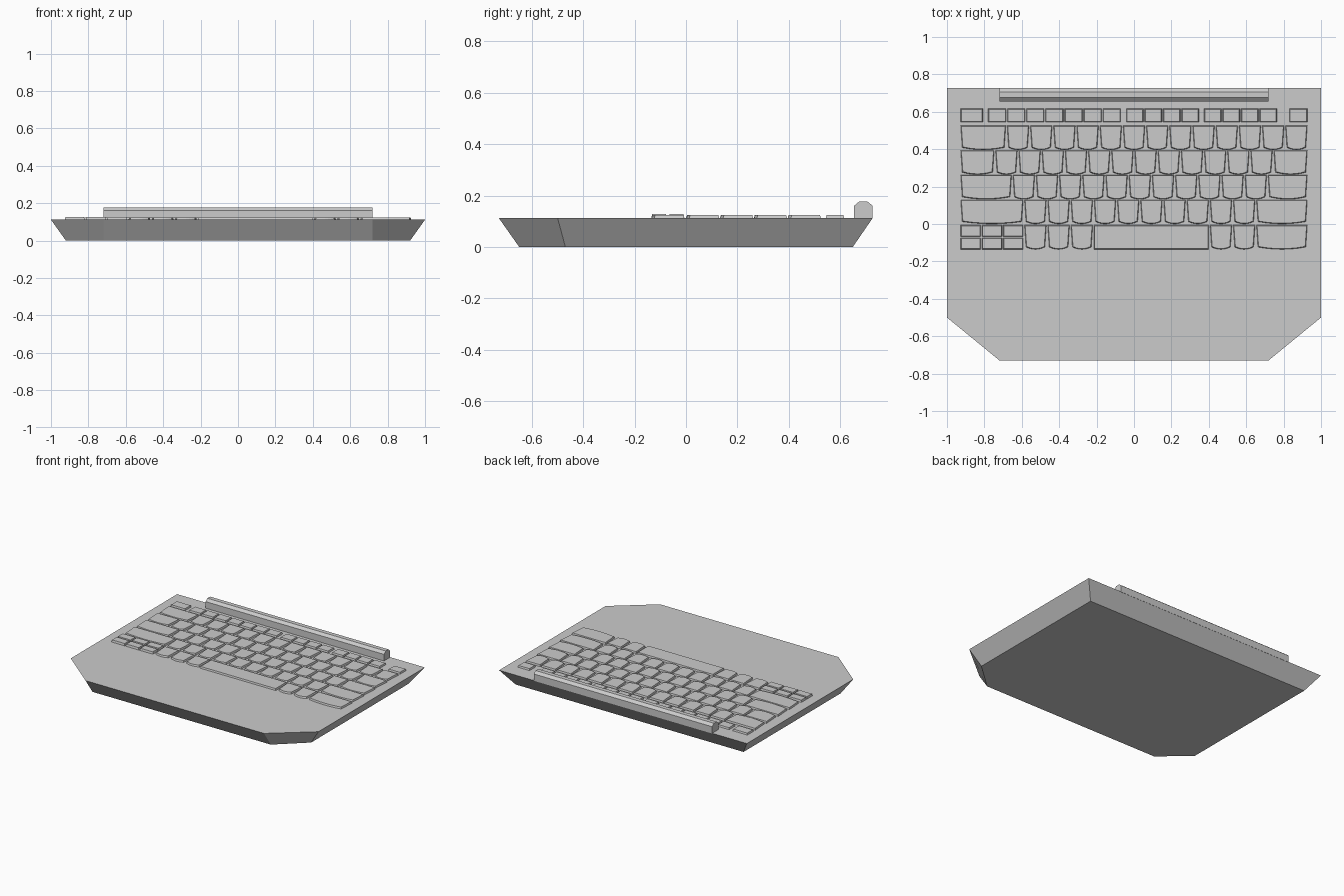
import bpy
import bmesh

cube = bpy.data.objects.get("Cube")
if cube:
    bpy.data.objects.remove(cube, do_unlink=True)

grey = bpy.data.materials.new("plain_grey")
grey.use_nodes = True
colour = (0.6, 0.6, 0.6, 1)
grey.diffuse_color = colour
grey.node_tree.nodes["Principled BSDF"].inputs["Base Color"].default_value = colour

DECK = 0.112
UNIT = 0.124
LEFT = -0.93
GAP = 0.003


def loft(bm, lower, upper):
    """Closed solid between two matching loops of points."""
    a = [bm.verts.new(p) for p in lower]
    b = [bm.verts.new(p) for p in upper]
    bm.faces.new(a[::-1])
    bm.faces.new(b)
    for i in range(len(a)):
        j = (i + 1) % len(a)
        bm.faces.new((a[i], a[j], b[j], b[i]))


def finish(bm, name):
    bmesh.ops.recalc_face_normals(bm, faces=bm.faces)
    mesh = bpy.data.meshes.new(name)
    bm.to_mesh(mesh)
    bm.free()
    mesh.materials.append(grey)
    obj = bpy.data.objects.new(name, mesh)
    bpy.context.collection.objects.link(obj)
    return obj


# Tray with cut front corners and walls sloping inward to the bottom
def tray_outline(x, back, front, corner_x, corner_y, z):
    half = [(corner_x, front, z), (x, corner_y, z), (x, back, z)]
    return half + [(-px, y, z) for px, y, z in reversed(half)]


bm = bmesh.new()
loft(bm, tray_outline(0.92, 0.65, -0.65, 0.72, -0.47, 0),
     tray_outline(1.0, 0.727, -0.729, 0.72, -0.5, DECK))
finish(bm, "tray")

# Hinge bar along the back
profile = [(0.655, DECK - 0.002), (0.655, 0.16), (0.675, 0.177),
           (0.706, 0.177), (0.727, 0.16), (0.727, DECK - 0.002)]
bm = bmesh.new()
loft(bm, [(-0.72, y, z) for y, z in profile], [(0.72, y, z) for y, z in profile])
finish(bm, "hinge_bar")


# Keycaps: low slabs with a sloped rim, some with a bowed, tapered front edge
def key(bm, x0, x1, y0, y1, top=0.124, bowed=False):
    def loop(inset, z):
        a, b, c, d = x0 + GAP + inset, x1 - GAP - inset, y0 + inset, y1 - inset
        if not bowed:
            return [(a, c, z), (b, c, z), (b, d, z), (a, d, z)]
        taper, bow = 0.008, 0.012
        front = []
        for i in range(7):
            t = i / 6
            px = a + taper + (b - a - 2 * taper) * t
            front.append((px, c + bow * (2 * t - 1) ** 2, z))
        return front + [(b, d, z), (a, d, z)]
    loft(bm, loop(0, DECK - 0.002), loop(0.004, top))


rows = [
    ("number_keys", 0.396, [2] + [1] * 13),
    ("upper_letter_keys", 0.264, [1.5] + [1] * 12 + [1.5]),
    ("middle_letter_keys", 0.132, [2.25] + [1] * 11 + [1.75]),
    ("lower_letter_keys", 0.0, [2.75] + [1] * 10 + [2.25]),
    ("space_row_keys", -0.136, [None, 1, 1, 1, 5, 1, 1, 2.25]),
]
for name, y, widths in rows:
    bm = bmesh.new()
    x = LEFT
    for w in widths:
        step = (w or 2.75) * UNIT
        if w:
            key(bm, x, x + step, y, y + 0.13, bowed=w < 5)
        x += step
    finish(bm, name)

# Half-height arrow cluster
bm = bmesh.new()
w = 2.75 * UNIT / 3
for column in range(3):
    x = LEFT + column * w
    for y in (-0.136, -0.068):
        key(bm, x, x + w, y, y + 0.062, top=0.127)
finish(bm, "arrow_keys")

# Function row: start, end and number of keys in each group
bm = bmesh.new()
for start, end, count in [(-0.93, -0.805, 1), (-0.783, -0.068, 7), (-0.045, 0.35, 4),
                          (0.372, 0.767, 4), (0.828, 0.93, 1)]:
    w = (end - start) / count
    for i in range(count):
        key(bm, start + i * w, start + (i + 1) * w, 0.544, 0.617)
finish(bm, "function_keys")
